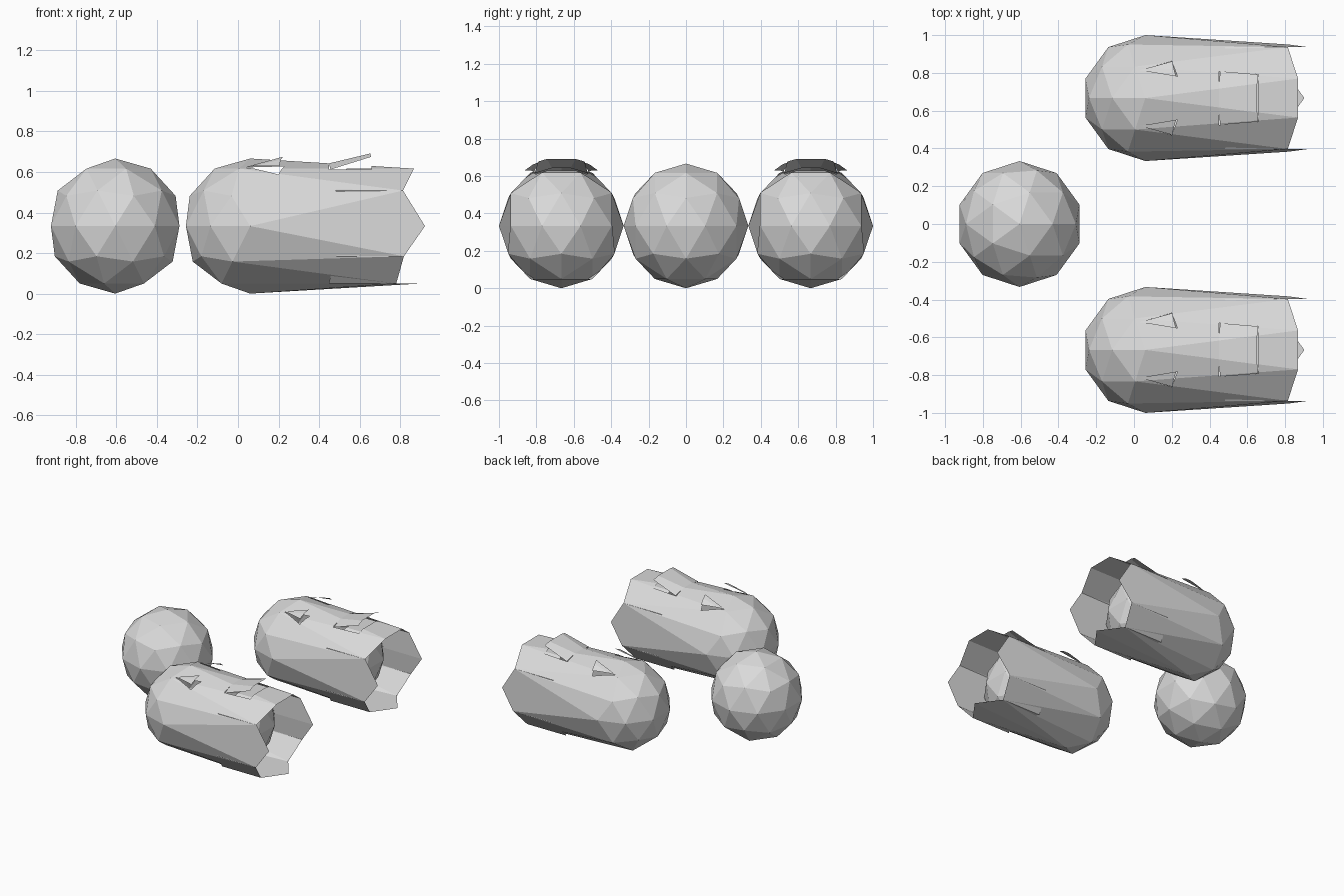
import bpy
import bmesh
import math
from mathutils import Matrix, Vector

cube = bpy.data.objects.get("Cube")
if cube:
    bpy.data.objects.remove(cube, do_unlink=True)

R = 1 / 3

gray = bpy.data.materials.new("plain_gray")
gray.use_nodes = True
gray.diffuse_color = (0.7, 0.7, 0.7, 1)
gray.node_tree.nodes["Principled BSDF"].inputs["Base Color"].default_value = (0.7, 0.7, 0.7, 1)


def finish(bm, name, location):
    mesh = bpy.data.meshes.new(name)
    bm.to_mesh(mesh)
    bm.free()
    mesh.materials.append(gray)
    obj = bpy.data.objects.new(name, mesh)
    obj.location = location
    bpy.context.collection.objects.link(obj)


def faceted_ball(turn=0):
    bm = bmesh.new()
    bmesh.ops.create_icosphere(bm, subdivisions=2, radius=R,
                               matrix=Matrix.Rotation(turn, 4, 'Z'))
    return bm


def lift_flap(bm, skip, outline, hinge, angle):
    """Cut an outline through the upper skin and swing the piece up."""
    pts = [Vector((x, y, 0)) for x, y in outline]
    sides = [(a, (b - a).cross(Vector((0, 0, 1))))
             for a, b in zip(pts, pts[1:] + pts[:1])]
    middle = sum(pts, Vector()) / len(pts)

    def skin():
        return [f for f in bm.faces if f not in skip and f.normal.z > 0.3
                and f.calc_center_median().z > 0]

    for co, no in sides:
        faces = skin()
        edges = {e for f in faces for e in f.edges}
        verts = {v for f in faces for v in f.verts}
        bmesh.ops.bisect_plane(bm, geom=faces + list(edges) + list(verts),
                               plane_co=co, plane_no=no, dist=1e-5)
        bm.normal_update()
    piece = [f for f in skin()
             if all((f.calc_center_median() - co).dot(no) * (middle - co).dot(no) > 0
                    for co, no in sides)]
    split = bmesh.ops.split(bm, geom=piece)["geom"]
    bmesh.ops.rotate(bm, cent=hinge, matrix=Matrix.Rotation(-angle, 3, 'Y'),
                     verts=[g for g in split if isinstance(g, bmesh.types.BMVert)])
    skip.update(g for g in split if isinstance(g, bmesh.types.BMFace))


def pod(name, location):
    bm = faceted_ball(math.pi)
    # Pull one half of the ball out into a long shell
    pulled = [v for v in bm.verts if v.co.x > 0.1 * R]
    cap = [f for f in bm.faces if all(v in pulled for v in f.verts)]
    bmesh.ops.translate(bm, vec=(2 * R, 0, 0), verts=pulled)

    # Sink the end cap into the mouth and line it with a sleeve
    geom = bmesh.ops.split(bm, geom=cap)["geom"]
    cap = {g for g in geom if isinstance(g, bmesh.types.BMFace)}
    rim = [e for e in bm.edges if e.is_boundary and e.link_faces[0] not in cap]
    sleeve = bmesh.ops.extrude_edge_only(bm, edges=rim)["geom"]
    inner = {v for f in cap for v in f.verts}
    inner.update(g for g in sleeve if isinstance(g, bmesh.types.BMVert))
    bmesh.ops.translate(bm, vec=(-R, 0, 0), verts=list(inner))
    skip = cap | {g for g in sleeve if isinstance(g, bmesh.types.BMFace)}
    bm.normal_update()

    # Raised vents: a triangle on each side, one broad flap nearer the mouth
    for s in (-1, 1):
        lift_flap(bm, skip, [(-0.03, 0.147 * s), (0.14, 0.195 * s), (0.17, 0.115 * s)],
                  (-0.03, 0.147 * s, 0.289), math.radians(14))
    lift_flap(bm, skip, [(0.39, -0.142), (0.6, -0.125), (0.6, 0.125), (0.39, 0.142)],
              (0.39, 0, 0.302), math.radians(17))
    finish(bm, name, location)


# Ball in the middle, a hollow pod on each side
finish(faceted_ball(), "ball", (-0.606, 0, R))
pod("front_pod", (0.06, -2 * R, R))
pod("back_pod", (0.06, 2 * R, R))
